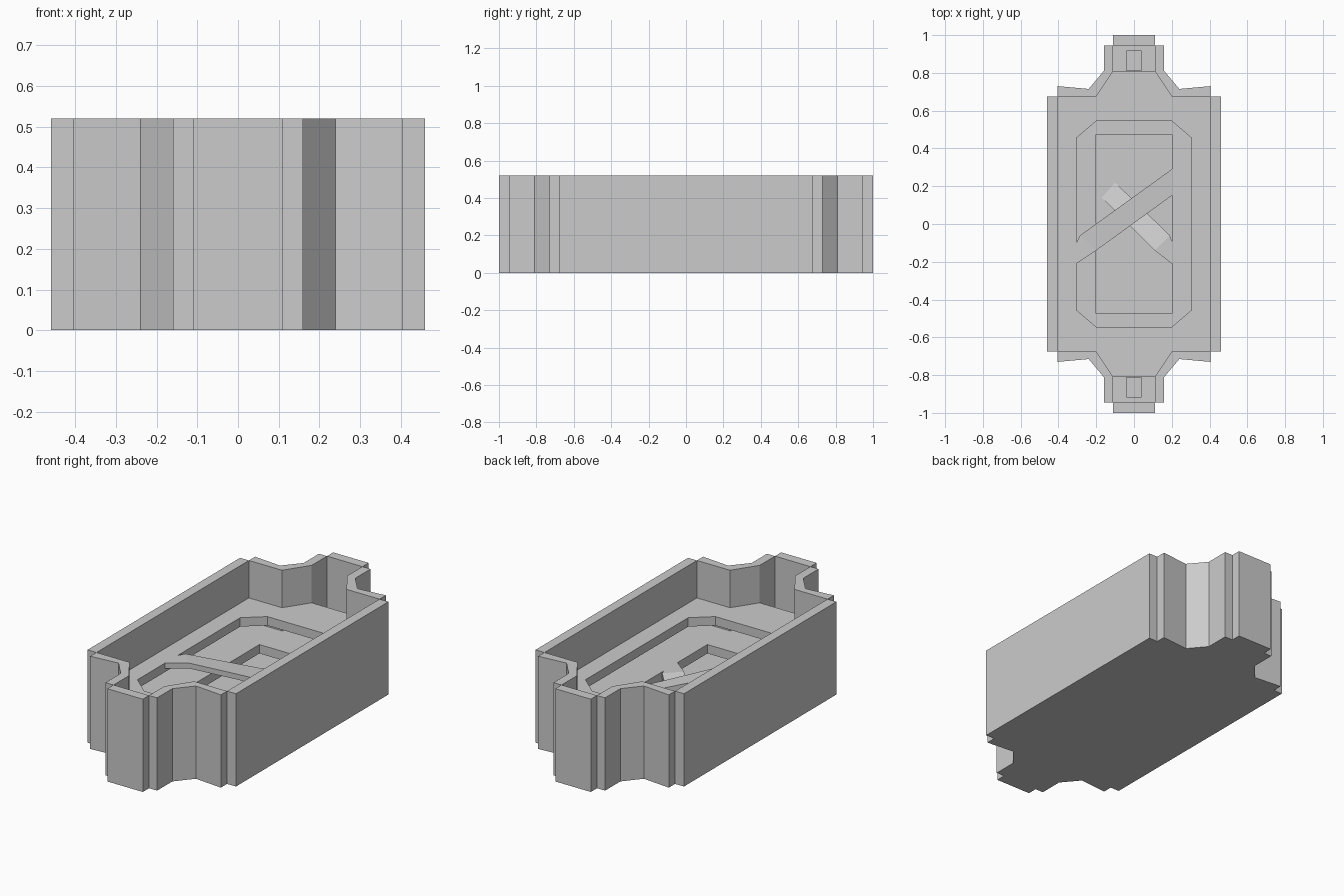
import bpy, bmesh

if "Cube" in bpy.data.objects:
    bpy.data.objects.remove(bpy.data.objects["Cube"])

H = 0.52          # wall height
T = 0.05          # deck thickness
LEVELS = {"lower_deck": 0.05, "middle_deck": 0.18, "upper_deck": 0.31}   # top heights


def add_object(name, verts, faces):
    bm = bmesh.new()
    vs = [bm.verts.new(v) for v in verts]
    for f in faces:
        bm.faces.new([vs[i] for i in f])
    bmesh.ops.recalc_face_normals(bm, faces=bm.faces)
    mesh = bpy.data.meshes.new(name)
    bm.to_mesh(mesh)
    bm.free()
    ob = bpy.data.objects.new(name, mesh)
    bpy.context.collection.objects.link(ob)
    return ob


def prism(name, outline, z0, z1):
    n = len(outline)
    verts = [(x, y, z) for z in (z0, z1) for x, y in outline]
    sides = [(i, (i + 1) % n, (i + 1) % n + n, i + n) for i in range(n)]
    return add_object(name, verts, [range(n), range(n, 2 * n)] + sides)


def ramp(name, rows, thick):
    # each row: left xy, right xy, top height
    verts = []
    for a, b, z in rows:
        verts += [(*a, z), (*b, z), (*b, z - thick), (*a, z - thick)]
    last = 4 * (len(rows) - 1)
    faces = [(0, 1, 2, 3), tuple(last + i for i in range(4))]
    for r in range(0, last, 4):
        faces += [(r + i, r + (i + 1) % 4, r + 4 + (i + 1) % 4, r + 4 + i) for i in range(4)]
    return add_object(name, verts, faces)


def cut(ob, name, outline, z0, z1):
    cutter = prism(name, outline, z0, z1)
    cutter.hide_render = True
    mod = ob.modifiers.new(name, 'BOOLEAN')
    mod.operation, mod.solver, mod.object = 'DIFFERENCE', 'EXACT', cutter
    bpy.context.view_layer.objects.active = ob
    bpy.ops.object.modifier_apply(modifier=mod.name)
    bpy.data.objects.remove(cutter)


def mirror4(quarter):
    # full outline from the +x +y quarter, listed from the side to the end
    top = quarter + [(-x, y) for x, y in reversed(quarter)]
    return top + [(-x, -y) for x, y in top]


def rect(x, y0, y1):
    return [(-x, y0), (x, y0), (x, y1), (-x, y1)]


# Walls: one slab per segment, butted at the corners without mitres
corner_walls = {
    "shoulder_wall": [(0.405, 0.675), (0.405, 0.73), (0.24, 0.715), (0.2, 0.675)],
    "slant_wall": [(0.2, 0.675), (0.24, 0.715), (0.16, 0.81), (0.11, 0.81)],
    "neck_wall": [(0.11, 0.81), (0.16, 0.81), (0.16, 0.945), (0.11, 0.945)],
}
for sx in (1, -1):
    prism("side_wall", [(sx * x, y) for x, y in
                        [(0.405, -0.675), (0.46, -0.675), (0.46, 0.675), (0.405, 0.675)]], 0, H)
    prism("end_wall", [(x, sx * y) for x, y in rect(0.11, 0.945, 1.0)], 0, H)
    for sy in (1, -1):
        for name, pts in corner_walls.items():
            prism(name, [(sx * x, sy * y) for x, y in pts], 0, H)

# Decks: three stacked floors; the top one stops short of the necks
body = [(0.405, 0.675), (0.2, 0.675), (0.11, 0.81)]
neck = body + [(0.11, 0.945)]
decks = {}
for name, top in LEVELS.items():
    quarter = body if name == "upper_deck" else neck
    z0 = 0 if name == "lower_deck" else top - T
    decks[name] = prism(name, mirror4(quarter), z0, top)

# Openings in the upper and middle decks
cut(decks["upper_deck"], "upper_opening", mirror4([(0.305, 0.455), (0.2, 0.545)]), 0.2, 0.4)
cut(decks["middle_deck"], "middle_opening", rect(0.2, -0.475, 0.475), 0.1, 0.24)
for s in (1, -1):
    hole = [(x, s * y) for x, y in rect(0.04, 0.812, 0.915)]
    cut(decks["middle_deck"], "shaft_hole", hole, 0.1, 0.24)

# Ramps linking the levels, crossing in the middle
ramp("upper_ramp", [((-0.305, -0.21), (-0.305, -0.10), 0.31),
                    ((-0.2, -0.14), (-0.285, -0.06), 0.31),
                    ((0.2, 0.15), (0.2, 0.29), 0.18)], 0.03)
ramp("lower_ramp", [((0.2, -0.21), (0.2, -0.09), 0.18),
                    ((0.11, -0.14), (0.19, -0.06), 0.18),
                    ((-0.17, 0.14), (-0.10, 0.22), 0.05)], 0.03)
